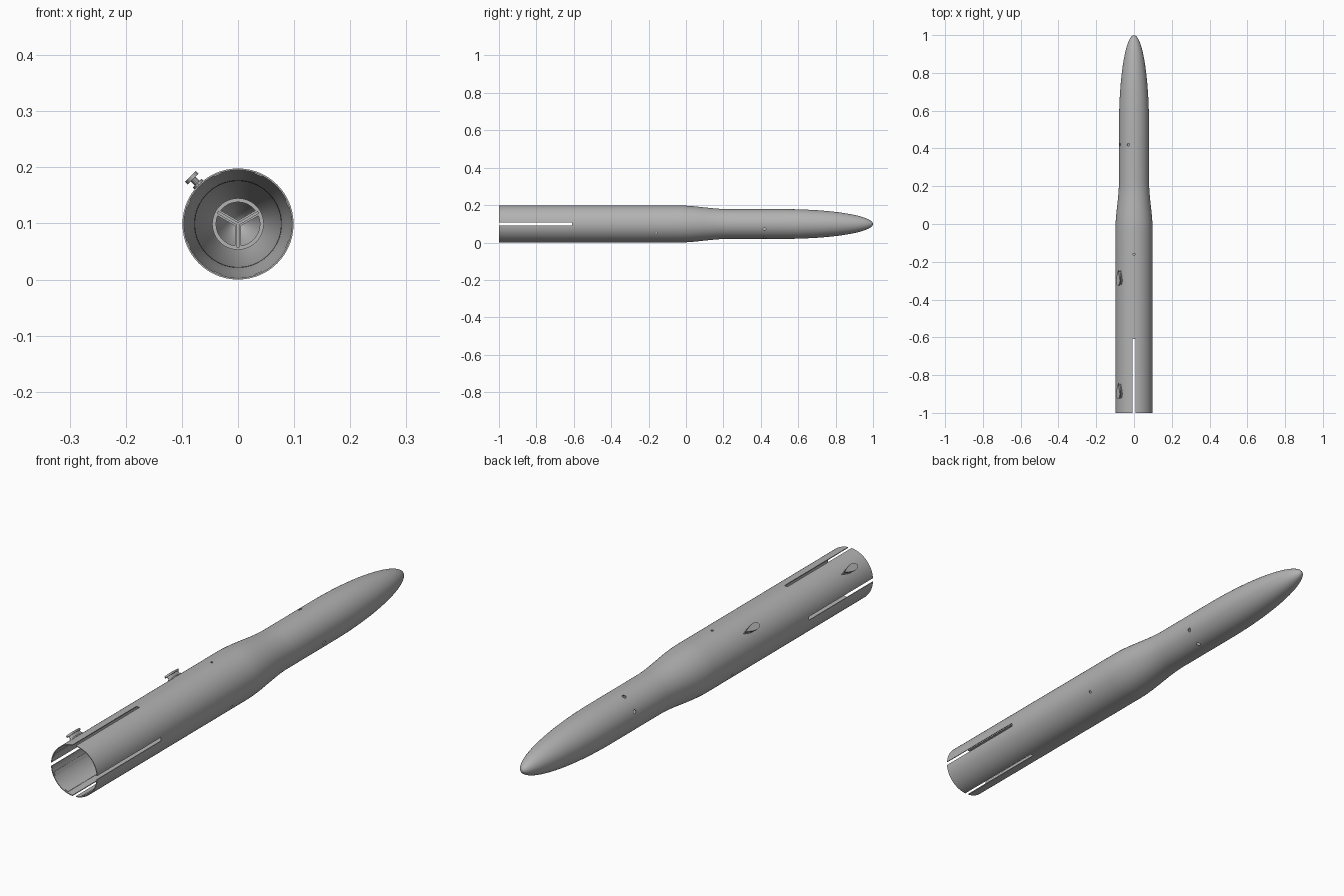
import bpy, bmesh, math
from mathutils import Matrix, Vector

cube = bpy.data.objects.get("Cube")
if cube:
    bpy.data.objects.remove(cube, do_unlink=True)

R, RN, C = 0.099, 0.0795, 0.099      # tube radius, forward radius, axis height
WALL = 0.003

grey = bpy.data.materials.new("light grey")
grey.use_nodes = True
grey.diffuse_color = (0.45, 0.45, 0.45, 1)
grey.node_tree.nodes["Principled BSDF"].inputs["Base Color"].default_value = (0.45, 0.45, 0.45, 1)


def finish(bm, name, smooth=True):
    bmesh.ops.recalc_face_normals(bm, faces=bm.faces)
    mesh = bpy.data.meshes.new(name)
    bm.to_mesh(mesh)
    bm.free()
    obj = bpy.data.objects.new(name, mesh)
    bpy.context.collection.objects.link(obj)
    mesh.materials.append(grey)
    if smooth:
        smooth_sharp(obj)
    return obj


def smooth_sharp(obj):
    bpy.ops.object.select_all(action='DESELECT')
    obj.select_set(True)
    bpy.context.view_layer.objects.active = obj
    bpy.ops.object.shade_smooth_by_angle(angle=math.radians(30))


def lathe(name, profile, steps=96, smooth=True):
    """Spin (radius, y) points about the long axis."""
    bm = bmesh.new()
    verts = [bm.verts.new((r, y, C)) for r, y in profile]
    edges = [bm.edges.new(pair) for pair in zip(verts, verts[1:])]
    bmesh.ops.spin(bm, geom=verts + edges, cent=(0, 0, C), axis=(0, 1, 0),
                   angle=math.tau, steps=steps)
    bmesh.ops.remove_doubles(bm, verts=bm.verts, dist=0.00005)
    return finish(bm, name, smooth)


def around(angle):
    """Local x points outward at the angle, local y stays along the body."""
    return Matrix.Translation((0, 0, C)) @ Matrix.Rotation(-math.radians(angle), 4, 'Y')


def box(name, angle, centre, size, smooth=False):
    bm = bmesh.new()
    m = around(angle) @ Matrix.Translation(centre) @ Matrix.Diagonal((*size, 1))
    bmesh.ops.create_cube(bm, size=1, matrix=m)
    return finish(bm, name, smooth)


def drill(angle, y, radius):
    bm = bmesh.new()
    m = around(angle) @ Matrix.Translation((0.09, y, 0)) @ Matrix.Rotation(math.pi / 2, 4, 'Y')
    bmesh.ops.create_cone(bm, cap_ends=True, segments=16, radius1=radius,
                          radius2=radius, depth=0.06, matrix=m)
    return finish(bm, "hole_cutter", False)


# Body shell: straight tube, waist, forward tube and rounded nose, all hollow
def skin(offset):
    tip, nose_start = 1 - offset * 2, 0.52
    pts = []
    for i in range(25):
        t = math.pi / 2 * i / 24
        pts.append(((RN - offset) * math.sin(t),
                    nose_start + (tip - nose_start) * math.cos(t)))
    pts += [(RN - offset, y) for y in (0.45, 0.39, 0.3)]
    for i in range(17):
        u = i / 16
        s = u * u * (3 - 2 * u)
        pts.append((RN + (R - RN) * s - offset, 0.23 - 0.27 * u))
    pts += [(R - offset, y) for y in (-0.13, -0.19, -0.4, -0.58, -0.63, -0.8, -1)]
    return pts


body = lathe("body_shell", skin(0) + skin(WALL)[::-1], smooth=False)

# Fin slots, vent holes and switch holes
cutters = [box("slot_cutter", 90 * k, (0.1, -0.81, 0), (0.06, 0.4, 0.014)) for k in range(4)]
cutters += [drill(a, -0.16, 0.005) for a in (90, 210, 330)]
cutters += [drill(a, 0.42, 0.0075) for a in (112, 160, 292, 340)]
for cutter in cutters:
    mod = body.modifiers.new("cut", 'BOOLEAN')
    mod.operation, mod.solver, mod.object = 'DIFFERENCE', 'EXACT', cutter
    bpy.ops.object.select_all(action='DESELECT')
    bpy.context.view_layer.objects.active = body
    body.select_set(True)
    bpy.ops.object.modifier_apply(modifier=mod.name)
    bpy.data.objects.remove(cutter, do_unlink=True)
smooth_sharp(body)

# Low stringers inside the rear tube
for k in range(8):
    box("stringer_%d" % (k + 1), 22.5 + 45 * k, (R - WALL - 0.0005, -0.8, 0), (0.003, 0.39, 0.014))

# Ring and three spokes inside the nose
lathe("nose_ring", [(0.039, 0.88), (0.046, 0.88), (0.046, 0.9), (0.039, 0.9), (0.039, 0.88)], 48)
for k, a in enumerate((30, 150, 270)):
    box("nose_spoke_%d" % (k + 1), a, (0.021, 0.89, 0), (0.042, 0.02, 0.011))
    box("nose_spoke_rib_%d" % (k + 1), a, (0.021, 0.878, 0), (0.042, 0.006, 0.005))


# Teardrop rail guides: foot, narrow stem and wide cap
def teardrop(name, y, half_width, length, low, high):
    outline = []
    for i in range(24):
        t = math.tau * i / 24
        taper = math.sin(t / 2) ** 1.3
        outline.append((-length / 2 * -math.cos(t), half_width * math.sin(t) * taper * 1.25))
    bm = bmesh.new()
    m = around(135)
    base = [bm.verts.new(m @ Vector((low, y + dy, dz))) for dy, dz in outline]
    face = bm.faces.new(base)
    out = bmesh.ops.extrude_face_region(bm, geom=[face])
    moved = [g for g in out["geom"] if isinstance(g, bmesh.types.BMVert)]
    lift = m.to_3x3() @ Vector((high - low, 0, 0))
    bmesh.ops.translate(bm, verts=moved, vec=lift)
    return finish(bm, name)


for label, y in (("forward", -0.285), ("rear", -0.885)):
    teardrop(label + "_guide_foot", y, 0.012, 0.076, R - 0.002, R + 0.004)
    teardrop(label + "_guide_stem", y, 0.007, 0.066, R, R + 0.017)
    teardrop(label + "_guide_cap", y, 0.015, 0.08, R + 0.014, R + 0.021)
